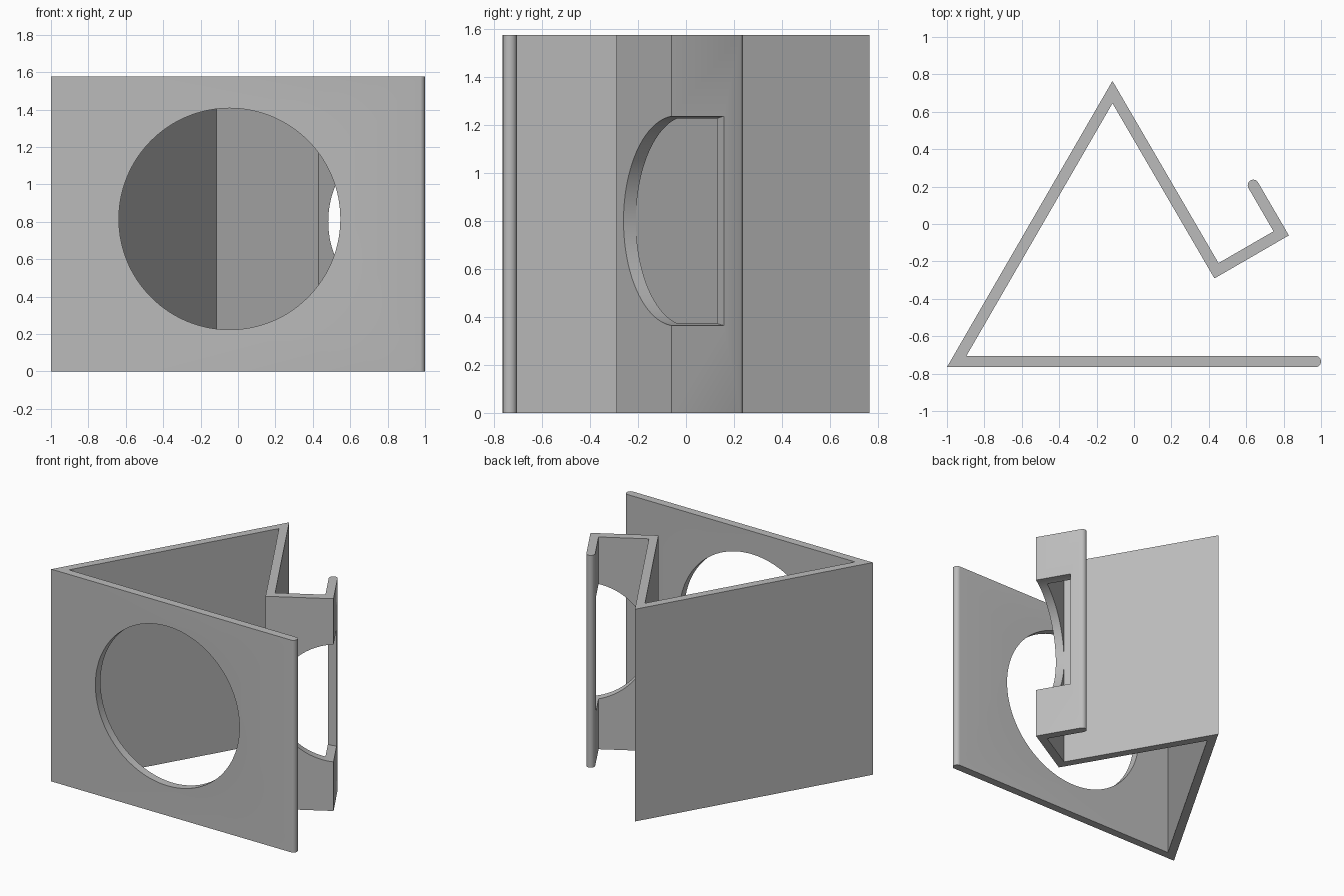
import bpy, bmesh, math
from mathutils import Vector, Matrix

HEIGHT, HALF = 1.577, 0.03      # strip height, half of its thickness

cube = bpy.data.objects.get("Cube")
if cube:
    bpy.data.objects.remove(cube, do_unlink=True)

grey = bpy.data.materials.new("plain grey")
grey.use_nodes = True
grey.diffuse_color = (0.5, 0.5, 0.5, 1)
grey.node_tree.nodes["Principled BSDF"].inputs["Base Color"].default_value = (0.5, 0.5, 0.5, 1)


def make_object(name, bm):
    bmesh.ops.recalc_face_normals(bm, faces=bm.faces)
    mesh = bpy.data.meshes.new(name)
    bm.to_mesh(mesh)
    bm.free()
    mesh.materials.append(grey)
    obj = bpy.data.objects.new(name, mesh)
    bpy.context.collection.objects.link(obj)
    return obj


def normal(a, b):
    d = (b - a).normalized()
    return Vector((-d.y, d.x))


def side(path):
    """Mitred left-hand offset of the path, ending in a round tip."""
    points = []
    for a, b, c in zip(path, path[1:], path[2:]):
        n, m = normal(a, b), normal(b, c)
        points.append(b + (n + m) * HALF / (1 + n.dot(m)))
    n = normal(path[-2], path[-1])
    steps = 16
    for i in range(steps):
        points.append(path[-1] + Matrix.Rotation(-math.pi * i / steps, 2) @ n * HALF)
    return points


def cutter(name, start, end, radius):
    axis = end - start
    bm = bmesh.new()
    turn = axis.to_track_quat('Z', 'Y').to_matrix().to_4x4()
    bmesh.ops.create_cone(bm, cap_ends=True, segments=128, radius1=radius, radius2=radius,
                          depth=axis.length,
                          matrix=Matrix.Translation((start + end) / 2) @ turn)
    obj = make_object(name, bm)
    obj.hide_render = True
    obj.hide_set(True)
    return obj


# Folded strip: front panel, sloping back panel, inner panel, hooked lip
path = [Vector(p) for p in [(0.97, -0.735), (-0.948, -0.735), (-0.115, 0.705),
                            (0.441, -0.25), (0.787, -0.05), (0.638, 0.207)]]
outline = side(path) + side(path[::-1])
bm = bmesh.new()
base = bm.faces.new([bm.verts.new((p.x, p.y, 0)) for p in outline])
up = bmesh.ops.extrude_face_region(bm, geom=[base], use_keep_orig=True)
bmesh.ops.translate(bm, vec=(0, 0, HEIGHT),
                    verts=[g for g in up["geom"] if isinstance(g, bmesh.types.BMVert)])
stand = make_object("folded_stand", bm)

# Round window in the front panel, blind round notch through the hook
along = Vector((-0.5, math.sqrt(0.75), 0))
notch = Vector((0.862, -0.042, 0.801))
cutters = [cutter("window_cutter", Vector((-0.045, -0.85, 0.815)),
                  Vector((-0.045, -0.65, 0.815)), 0.592),
           cutter("notch_cutter", notch - along * 0.1, notch + along * 0.254, 0.438)]
for c in cutters:
    mod = stand.modifiers.new(c.name, 'BOOLEAN')
    mod.operation, mod.solver, mod.object = 'DIFFERENCE', 'EXACT', c

# Apply the cuts, then drop the helpers
bpy.context.view_layer.update()
result = bpy.data.meshes.new_from_object(stand.evaluated_get(bpy.context.evaluated_depsgraph_get()))
stand.modifiers.clear()
stand.data = result
for c in cutters:
    bpy.data.objects.remove(c, do_unlink=True)

bpy.ops.object.select_all(action='DESELECT')
stand.select_set(True)
bpy.context.view_layer.objects.active = stand
bpy.ops.object.shade_smooth_by_angle(angle=math.radians(30))
